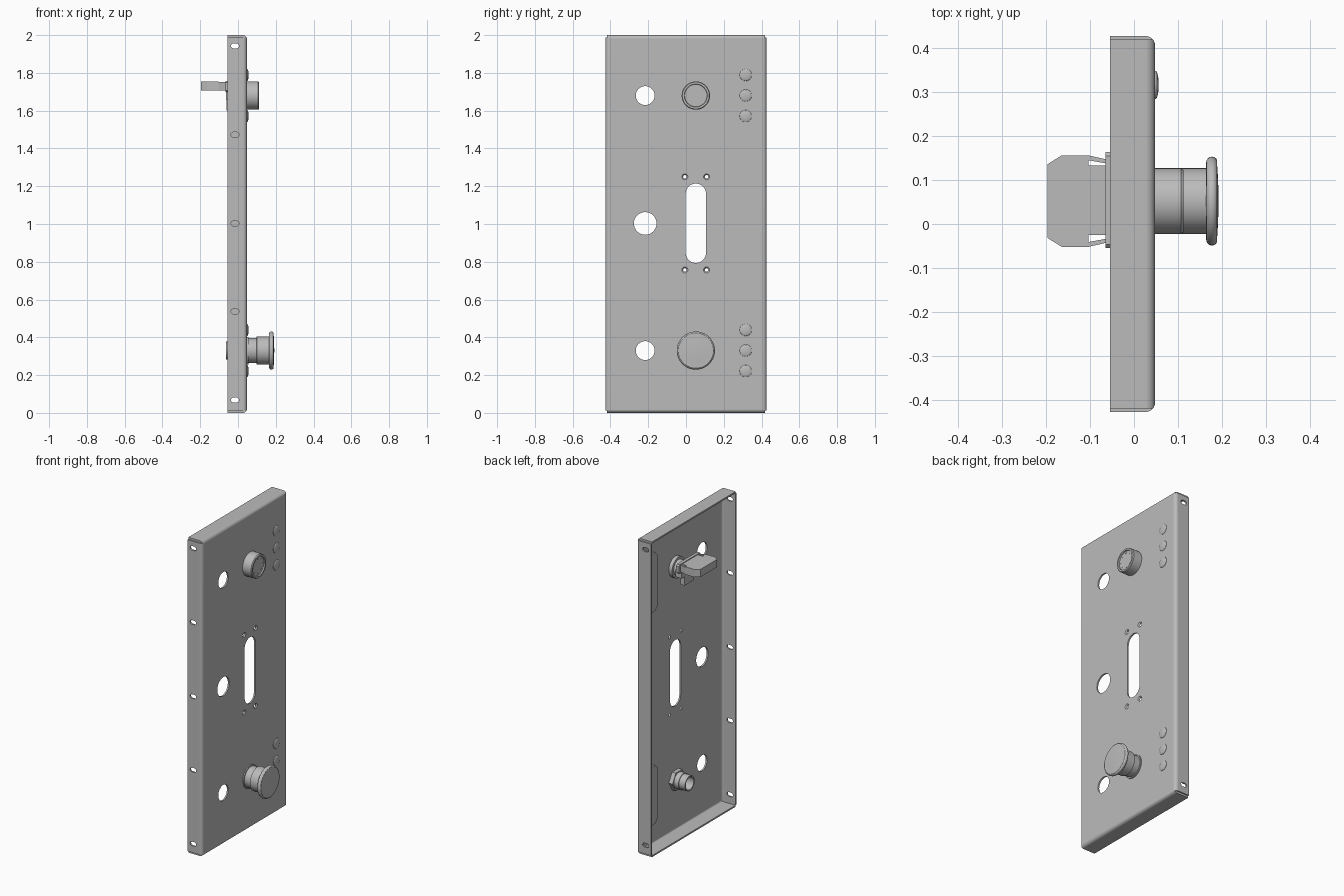
import bpy
import bmesh
from math import cos, sin, pi
from mathutils import Vector

cube = bpy.data.objects.get("Cube")
if cube:
    bpy.data.objects.remove(cube, do_unlink=True)

grey = bpy.data.materials.new("plain grey")
grey.use_nodes = True
grey.diffuse_color = (0.5, 0.5, 0.5, 1)
grey.node_tree.nodes["Principled BSDF"].inputs["Base Color"].default_value = (0.5, 0.5, 0.5, 1)


def activate(ob):
    bpy.ops.object.select_all(action='DESELECT')
    ob.select_set(True)
    bpy.context.view_layer.objects.active = ob


def finish(name, bm, smooth=True):
    bmesh.ops.recalc_face_normals(bm, faces=bm.faces)
    mesh = bpy.data.meshes.new(name)
    bm.to_mesh(mesh)
    bm.free()
    mesh.materials.append(grey)
    ob = bpy.data.objects.new(name, mesh)
    bpy.context.collection.objects.link(ob)
    if smooth:
        activate(ob)
        bpy.ops.object.shade_smooth_by_angle()
    return ob


def add_prism(bm, outline, axis, lo, hi):
    """Extrude a 2D outline along one axis; u, v are the other two in order."""
    def place(p, t):
        c = list(p)
        c.insert(axis, t)
        return bm.verts.new(c)
    a = [place(p, lo) for p in outline]
    b = [place(p, hi) for p in outline]
    n = len(outline)
    bm.faces.new(a)
    bm.faces.new(b)
    for i in range(n):
        j = (i + 1) % n
        bm.faces.new((a[i], a[j], b[j], b[i]))


def rounded(u, v, hu, hv, r, steps=8):
    """Rounded rectangle, slot or circle outline."""
    pts = []
    for q, (su, sv) in enumerate(((1, 1), (-1, 1), (-1, -1), (1, -1))):
        for k in range(steps + 1):
            t = (q + k / steps) * pi / 2
            p = (u + su * (hu - r) + r * cos(t), v + sv * (hv - r) + r * sin(t))
            if not pts or (Vector(p) - Vector(pts[-1])).length > 1e-5:
                pts.append(p)
    if (Vector(pts[0]) - Vector(pts[-1])).length < 1e-5:
        pts.pop()
    return pts


def rect(u0, u1, v0, v1):
    return [(u0, v0), (u1, v0), (u1, v1), (u0, v1)]


def chamfered(u0, u1, v0, v1, c):
    return [(u0 + c, v0), (u1 - c, v0), (u1, v0 + c), (u1, v1 - c),
            (u1 - c, v1), (u0 + c, v1), (u0, v1 - c), (u0, v0 + c)]


def add_lathe(bm, profile, y, z, n=40):
    """Revolve (x, radius) points about an axis parallel to x, with capped ends."""
    rings = [[bm.verts.new((x, y + r * cos(2 * pi * i / n), z + r * sin(2 * pi * i / n)))
              for i in range(n)] for x, r in profile]
    for a, b in zip(rings, rings[1:]):
        for i in range(n):
            j = (i + 1) % n
            bm.faces.new((a[i], a[j], b[j], b[i]))
    bm.faces.new(rings[0])
    bm.faces.new(rings[-1])


def lathe(name, profile, y, z, n=40):
    bm = bmesh.new()
    add_lathe(bm, profile, y, z, n)
    return finish(name, bm)


def prism(name, *args):
    bm = bmesh.new()
    add_prism(bm, *args)
    return finish(name, bm, False)


BACK, FRONT, HALF, SHEET = -0.055, 0.048, 0.427, 0.01
KNOB_Y, TOP_Z, LOW_Z = 0.052, 1.68, 0.33
LIGHT_Y, LIGHT_STEP = 0.316, 0.109


def tray(name, inset, back, radius):
    """Box whose four front edges are bent round."""
    bm = bmesh.new()
    add_prism(bm, rect(-HALF + inset, HALF - inset, inset, 2 - inset), 0, back, FRONT - inset)
    edges = [e for e in bm.edges if all(v.co.x > 0 for v in e.verts)]
    bmesh.ops.bevel(bm, geom=edges, offset=radius, segments=6, profile=0.5, affect='EDGES')
    return finish(name, bm, False)


def cut(target, cutter):
    activate(target)
    mod = target.modifiers.new("cut", 'BOOLEAN')
    mod.operation = 'DIFFERENCE'
    mod.solver = 'EXACT'
    mod.object = cutter
    bpy.ops.object.modifier_apply(modifier=mod.name)
    bpy.data.objects.remove(cutter, do_unlink=True)


# Folded sheet panel, open at the back
panel = tray("panel", 0, BACK, 0.022)
cut(panel, tray("cavity_cutter", SHEET, BACK - 0.1, 0.012))

# Openings in the panel face and flanges
bm = bmesh.new()
for z, r in ((TOP_Z, 0.05), (1.003, 0.06), (LOW_Z, 0.05)):
    add_prism(bm, rounded(-0.216, z, r, r, r), 0, 0, 0.1)
add_prism(bm, rounded(KNOB_Y, 1.004, 0.054, 0.21, 0.054), 0, 0, 0.1)
for y in (-0.006, 0.109):
    for z in (0.757, 1.25):
        add_lathe(bm, [(0, 0.009), (0.041, 0.009), (0.05, 0.018)], y, z, 20)
for i, z in enumerate((0.068, 0.537, 1.003, 1.473, 1.943)):
    slot = rounded(-0.016, z, 0.021, 0.013, 0.0129)
    add_prism(bm, slot, 1, -0.5, -0.4)
    if i in (0, 4):
        add_prism(bm, slot, 1, 0.4, 0.5)
cut(panel, finish("opening_cutter", bm, False))

# Relief notches at the folded corners
bm = bmesh.new()
for y in (-HALF, HALF):
    for z in (0, 2):
        add_prism(bm, rect(y - 0.008, y + 0.008, z - 0.012, z + 0.012), 0, -0.2, 0.2)
cut(panel, finish("notch_cutter", bm, False))
activate(panel)
bpy.ops.object.shade_smooth_by_angle()
weighted = panel.modifiers.new("weighted normals", 'WEIGHTED_NORMAL')
weighted.keep_sharp = True

# Two groups of domed indicator lights, each with a board behind
for group, zc in (("upper", TOP_Z), ("lower", LOW_Z)):
    for k in (-1, 0, 1):
        dome = [(FRONT + 0.001 + 0.007 * sin(t * pi / 12), 0.001 + 0.031 * cos(t * pi / 12))
                for t in range(7)]
        lathe(f"{group}_light", [(0.02, 0.032)] + dome, LIGHT_Y, zc + k * LIGHT_STEP, 28)
    prism(f"{group}_light_board", chamfered(0.25, 0.385, zc - 0.19, zc + 0.18, 0.03), 0, 0.02, 0.032)

# Upper selector: bezel with a recessed face
lathe("selector_bezel", [(0.04, 0.075), (0.107, 0.075), (0.112, 0.071), (0.112, 0.061),
                         (0.104, 0.059)], KNOB_Y, TOP_Z)
for k in range(8):
    a = k * pi / 4
    y, z = KNOB_Y + 0.047 * cos(a), TOP_Z + 0.047 * sin(a)
    prism("selector_mark", rounded(y, z, 0.004, 0.004, 0.004, 3), 0, 0.103, 0.106)
lathe("selector_shaft", [(-0.05, 0.05), (0.015, 0.05), (0.015, 0.066), (0.04, 0.066)], KNOB_Y, TOP_Z)

# Contact block and latch tongue behind the selector
prism("latch_plate", chamfered(-0.055, 0.163, 1.7, 1.757, 0.008), 0, -0.065, -0.045)
prism("contact_block", rect(-0.025, 0.133, 1.66, 1.706), 0, -0.063, -0.02)
prism("contact_block_lower", rect(0.005, 0.1, 1.602, 1.662), 0, -0.06, -0.03)
prism("latch_body", rect(-0.105, -0.06, -0.025, 0.133), 2, 1.708, 1.752)
half = [(-0.103, 0.104), (-0.164, 0.104), (-0.196, 0.084)]
tongue = [(x, KNOB_Y + d) for x, d in half] + [(x, KNOB_Y - d) for x, d in reversed(half)]
prism("latch_tongue", tongue, 2, 1.706, 1.755)
for side, s in (("left", 1), ("right", -1)):
    arm = [(-0.104, 0.104), (-0.06, 0.094), (-0.06, 0.085), (-0.104, 0.093)]
    prism(f"latch_arm_{side}", [(x, KNOB_Y + s * d) for x, d in arm], 2, 1.708, 1.752)

# Lower push button: collar, body and mushroom cap
lathe("button_collar", [(0.04, 0.073), (0.055, 0.073), (0.055, 0.066), (0.1, 0.066)], KNOB_Y, LOW_Z)
lathe("button_body", [(0.098, 0.07), (0.1, 0.075), (0.17, 0.075)], KNOB_Y, LOW_Z)
rim = [(0.177 - 0.013 * cos(t * pi / 8), 0.088 + 0.013 * sin(t * pi / 8)) for t in range(8)]
face = [(0.192 - 0.003 * (r / 0.08) ** 2, r) for r in (0.08, 0.06, 0.04, 0.02, 0.002)]
lathe("button_cap", [(0.164, 0.07)] + rim + face, KNOB_Y, LOW_Z, 48)

# Hollow threaded stem and nut behind the button
lathe("button_nut", [(0.012, 0.066), (0.04, 0.066)], KNOB_Y, LOW_Z, 6)
lathe("button_stem", [(0.04, 0.052), (-0.02, 0.052), (-0.02, 0.048), (-0.063, 0.048),
                      (-0.063, 0.04), (-0.01, 0.04)], KNOB_Y, LOW_Z)
